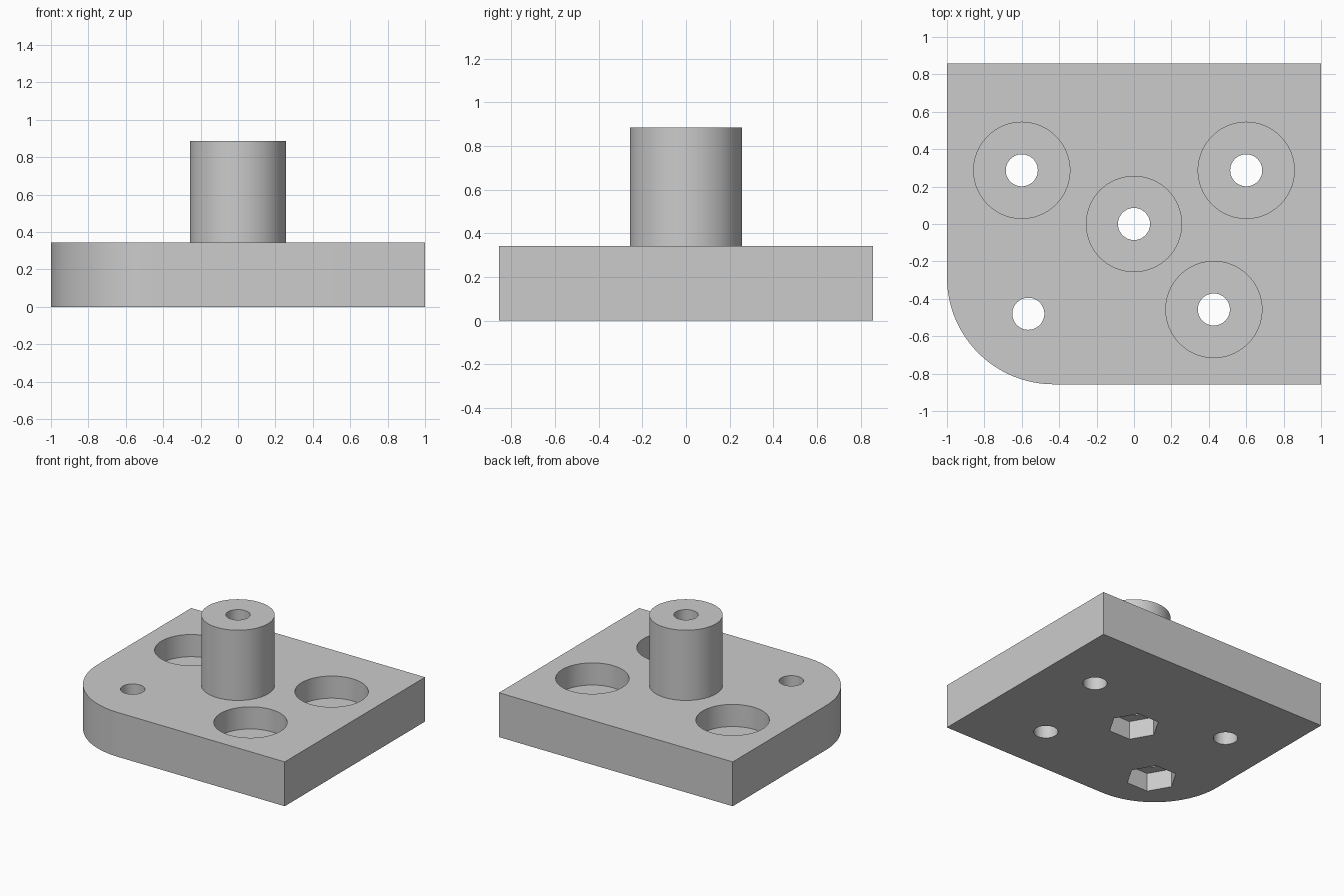
import bpy, bmesh, math

if "Cube" in bpy.data.objects:
    bpy.data.objects.remove(bpy.data.objects["Cube"])

MM = 2 / 35            # plate is 35 x 30 x 6 on a millimetre layout
W, D, T = 1.0, 15 * MM, 6 * MM
BOSS_TOP = 15.5 * MM
SEATS = [(-0.6, 0.287), (0.6, 0.287), (0.427, -0.457)]   # counterbored holes
CORNER_HOLE = (-0.565, -0.48)

grey = bpy.data.materials.new("light grey")
grey.diffuse_color = (0.6, 0.6, 0.6, 1)
grey.use_nodes = True
grey.node_tree.nodes["Principled BSDF"].inputs["Base Color"].default_value = grey.diffuse_color


def prism(name, outline, z0, z1):
    """Extrude a flat outline from z0 to z1."""
    bm = bmesh.new()
    face = bm.faces.new([bm.verts.new((x, y, z0)) for x, y in outline])
    ext = bmesh.ops.extrude_face_region(bm, geom=[face])["geom"]
    for v in ext:
        if isinstance(v, bmesh.types.BMVert):
            v.co.z = z1
    bmesh.ops.recalc_face_normals(bm, faces=bm.faces)
    mesh = bpy.data.meshes.new(name)
    bm.to_mesh(mesh)
    bm.free()
    mesh.materials.append(grey)
    obj = bpy.data.objects.new(name, mesh)
    bpy.context.collection.objects.link(obj)
    return obj


def ring(center, radius, sides):
    return [(center[0] + radius * math.cos(math.tau * i / sides),
             center[1] + radius * math.sin(math.tau * i / sides)) for i in range(sides)]


def combine(body, tool, operation):
    """Apply a boolean to the body and discard the tool."""
    mod = body.modifiers.new("bool", "BOOLEAN")
    mod.object, mod.operation, mod.solver = tool, operation, "EXACT"
    bpy.context.view_layer.objects.active = body
    bpy.ops.object.modifier_apply(modifier=mod.name)
    bpy.data.objects.remove(tool, do_unlink=True)


# Base plate with one large rounded corner
R = 10 * MM
corner = [(-W + R + R * math.cos(a), -D + R + R * math.sin(a))
          for a in (math.pi + math.pi / 2 * i / 24 for i in range(25))]
plate = prism("mounting_plate", corner + [(W, -D), (W, D), (-W, D)], 0, T)

# Central boss
combine(plate, prism("boss", ring((0, 0), 4.5 * MM, 96), T / 2, BOSS_TOP), "UNION")

# Round counterbores in the top
for p in SEATS:
    combine(plate, prism("counterbore", ring(p, 4.5 * MM, 96), 3 * MM, T + 0.1), "DIFFERENCE")

# Hexagonal nut pockets in the underside
for p in [(0, 0), CORNER_HOLE]:
    combine(plate, prism("nut_pocket", ring(p, 5.5 * MM / math.sqrt(3), 6), -0.1, 2.5 * MM), "DIFFERENCE")

# Through holes
for p in SEATS + [(0, 0), CORNER_HOLE]:
    combine(plate, prism("screw_hole", ring(p, 1.5 * MM, 48), -0.2, BOSS_TOP + 0.2), "DIFFERENCE")

# Smooth cylinders, crisp edges
bpy.ops.object.select_all(action="DESELECT")
plate.select_set(True)
bpy.context.view_layer.objects.active = plate
bpy.ops.object.shade_smooth_by_angle(angle=math.radians(30))
